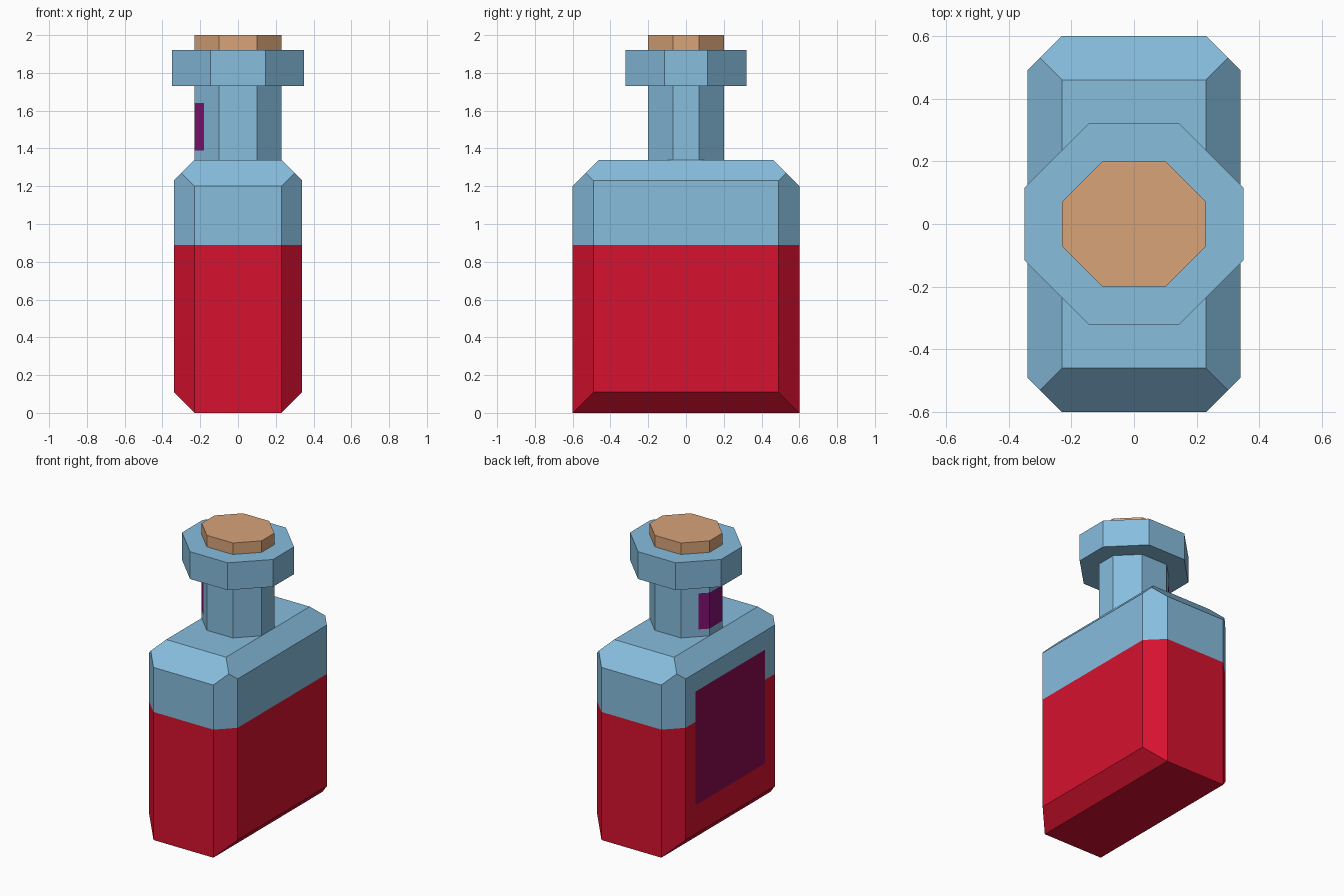
import bpy, bmesh
from mathutils import Vector

if "Cube" in bpy.data.objects:
    bpy.data.objects.remove(bpy.data.objects["Cube"])


def material(name, r, g, b):
    """Flat colour from 0-255 display values, stored as linear."""
    def lin(c):
        c /= 255
        return c / 12.92 if c <= 0.04045 else ((c + 0.055) / 1.055) ** 2.4
    m = bpy.data.materials.new(name)
    m.diffuse_color = (lin(r), lin(g), lin(b), 1)
    m.use_nodes = True
    m.node_tree.nodes["Principled BSDF"].inputs["Base Color"].default_value = m.diffuse_color
    return m


GLASS = material("blue_glass", 135, 189, 222)
LIQUID = material("red_liquid", 214, 17, 47)
CORK = material("cork", 216, 164, 121)
LABEL = material("plum_label", 138, 10, 80)
BAND = material("purple_neck_label", 130, 18, 114)


def finish(name, bm, mats, rule=None):
    """Turn a bmesh into a flat-shaded object, colouring faces by a rule on their centre."""
    bmesh.ops.recalc_face_normals(bm, faces=bm.faces)
    for f in bm.faces:
        f.smooth = False
        f.material_index = rule(f.calc_center_median()) if rule else 0
    me = bpy.data.meshes.new(name)
    bm.to_mesh(me)
    bm.free()
    for m in mats:
        me.materials.append(m)
    ob = bpy.data.objects.new(name, me)
    bpy.context.collection.objects.link(ob)
    return ob


def cut(bm, co, no):
    """Slice new edges through the whole mesh along a plane."""
    bmesh.ops.bisect_plane(bm, geom=bm.verts[:] + bm.edges[:] + bm.faces[:],
                           plane_co=co, plane_no=no)


def octagon(hx, hy, cx, cy, z0, z1):
    """Eight-sided prism: half sizes hx, hy and flat half widths cx, cy."""
    bm = bmesh.new()
    ring = [(hx, -cy), (hx, cy), (cx, hy), (-cx, hy),
            (-hx, cy), (-hx, -cy), (-cx, -hy), (cx, -hy)]
    base = bm.faces.new([bm.verts.new((x, y, z0)) for x, y in ring])
    ext = bmesh.ops.extrude_face_region(bm, geom=[base], use_keep_orig=True)
    top = [v for v in ext["geom"] if isinstance(v, bmesh.types.BMVert)]
    bmesh.ops.translate(bm, verts=top, vec=(0, 0, z1 - z0))
    return bm


# Body: one quarter of the corner points, mirrored in x and y, wrapped in a hull
quarter = [(0.23, 0.60, 0), (0.34, 0.49, 0.11), (0.23, 0.60, 1.20),
           (0.34, 0.49, 1.23), (0.30, 0.53, 1.27), (0.23, 0.46, 1.34)]
bm = bmesh.new()
for sx in (-1, 1):
    for sy in (-1, 1):
        for x, y, z in quarter:
            bm.verts.new((sx * x, sy * y, z))
bmesh.ops.convex_hull(bm, input=bm.verts)
bmesh.ops.dissolve_limit(bm, angle_limit=0.02, verts=bm.verts, edges=bm.edges)
cut(bm, (0, 0, 0.89), (0, 0, 1))          # liquid level
for z in (0.31, 1.10):                    # label outline
    cut(bm, (0, 0, z), (0, 0, 1))
for y in (-0.38, 0.38):
    cut(bm, (0, y, 0), (0, 1, 0))


def body_rule(c):
    if c.x < -0.335 and abs(c.y) < 0.38 and 0.31 < c.z < 1.10:
        return 2
    return 1 if c.z < 0.89 else 0


finish("bottle_body", bm, [GLASS, LIQUID, LABEL], body_rule)

# Neck with a small label wrapped round its left side
bm = octagon(0.23, 0.20, 0.10, 0.07, 1.30, 1.76)
for z in (1.39, 1.64):
    cut(bm, (0, 0, z), (0, 0, 1))
cut(bm, (-0.18, 0, 0), (1, 0, 0))
finish("bottle_neck", bm, [GLASS, BAND],
       lambda c: 1 if c.x < -0.18 and 1.39 < c.z < 1.64 else 0)

# Collar and cork
finish("neck_collar", octagon(0.35, 0.32, 0.145, 0.115, 1.73, 1.92), [GLASS])
finish("cork_stopper", octagon(0.23, 0.20, 0.10, 0.07, 1.86, 2.00), [CORK])
